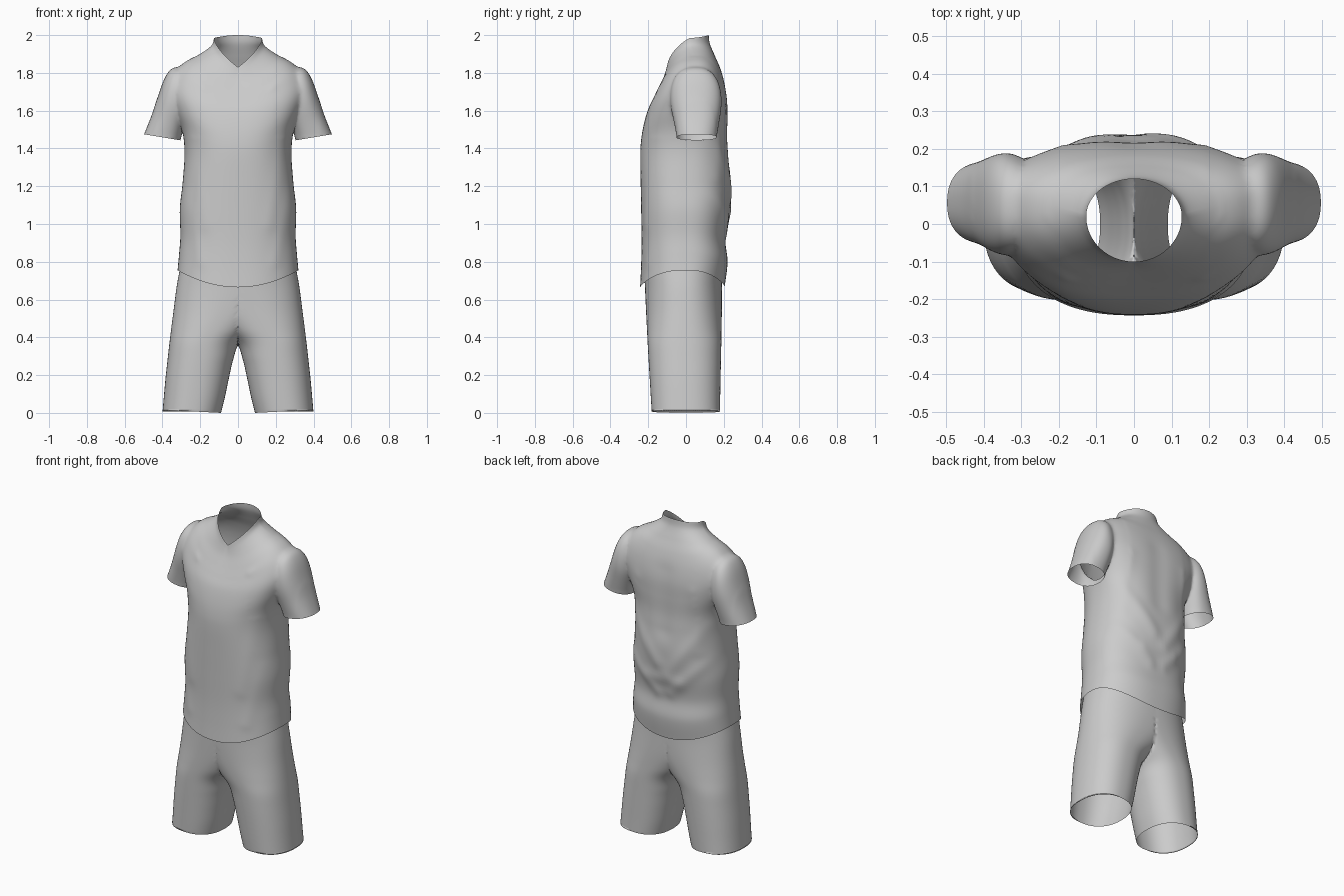
import bpy, bmesh, math
from mathutils import Vector

cube = bpy.data.objects.get("Cube")
if cube:
    bpy.data.objects.remove(cube, do_unlink=True)

fabric = bpy.data.materials.new("grey_fabric")
fabric.use_nodes = True
GREY = (0.6, 0.6, 0.6, 1)
fabric.diffuse_color = GREY
fabric.node_tree.nodes["Principled BSDF"].inputs["Base Color"].default_value = GREY


def smooth_rows(rows, steps):
    """Catmull-Rom interpolation between rows of ring settings."""
    out = []
    for i in range(len(rows) - 1):
        quad = [rows[max(i - 1, 0)], rows[i], rows[i + 1], rows[min(i + 2, len(rows) - 1)]]
        for s in range(steps):
            t = s / steps
            out.append([b + t * (c - a) / 2 + t * t * (2 * a - 5 * b + 4 * c - d) / 2
                        + t ** 3 * (3 * b - a - 3 * c + d) / 2 for a, b, c, d in zip(*quad)])
    return out + [list(rows[-1])]


def rounded(angle, power):
    """Unit superellipse point."""
    c, s = math.cos(angle), math.sin(angle)
    return (math.copysign(abs(c) ** (2 / power), c), math.copysign(abs(s) ** (2 / power), s))


def add_tube(bm, rings, capped):
    """Tube through rings of points; caps use material slot 1 so they can be removed."""
    loops = [[bm.verts.new(p) for p in ring] for ring in rings]
    n = len(loops[0])
    for a, b in zip(loops, loops[1:]):
        for i in range(n):
            j = (i + 1) % n
            bm.faces.new((a[i], a[j], b[j], b[i]))
    if capped:
        for loop in (loops[0], loops[-1]):
            hub = bm.verts.new(sum((v.co for v in loop), Vector()) / n)
            for i in range(n):
                bm.faces.new((loop[i], loop[(i + 1) % n], hub)).material_index = 1
    bmesh.ops.recalc_face_normals(bm, faces=bm.faces)


def make_object(name, bm, slots):
    mesh = bpy.data.meshes.new(name)
    for f in bm.faces:
        f.smooth = True
    bm.to_mesh(mesh)
    bm.free()
    for _ in range(slots):
        mesh.materials.append(fabric)
    ob = bpy.data.objects.new(name, mesh)
    bpy.context.collection.objects.link(ob)
    return ob


# Cloth folds: side (-1 front, 1 back), start x z, end x z, height, width
FOLDS = [
    (1, -.26, 1.40, -.03, 1.08, .008, .04), (1, .26, 1.42, .04, 1.14, .008, .04),
    (1, -.28, 1.20, -.04, .96, .008, .035), (1, .29, 1.16, .05, .95, .008, .035),
    (1, -.10, 1.04, .10, 1.04, .006, .04), (1, -.20, 1.62, -.22, 1.25, .006, .035),
    (1, .20, 1.62, .24, 1.25, .006, .035), (1, .0, 1.70, .0, 1.35, -.008, .06),
    (-1, .25, 1.45, .17, 1.0, .004, .04), (-1, -.25, 1.45, -.18, 1.0, .004, .04),
    (-1, .28, 1.15, .20, .80, .004, .035), (-1, -.28, 1.15, -.20, .80, .004, .035),
    (-1, .27, 1.79, .18, 1.72, .004, .02), (-1, -.27, 1.79, -.18, 1.72, .004, .02),
]


def fold_height(x, z, side):
    total = 0
    for s, x0, z0, x1, z1, height, width in FOLDS:
        if s != side:
            continue
        p, a, d = Vector((x, z)), Vector((x0, z0)), Vector((x1 - x0, z1 - z0))
        t = min(max((p - a).dot(d) / d.length_squared, 0), 1)
        total += height * math.exp(-((p - a - d * t).length / width) ** 2)
    return total


# Shirt body: half width, widest y, front y, back y, side z, front z, back z, neckline V
SHIRT = [
    (.127, .02, -.10, .12, 1.985, 1.83, 2.0, 1),
    (.142, .025, -.108, .126, 1.943, 1.80, 1.955, .7),
    (.21, .04, -.122, .153, 1.895, 1.765, 1.89, .2),
    (.28, .05, -.147, .183, 1.860, 1.715, 1.82, 0),
    (.340, .055, -.175, .206, 1.80, 1.66, 1.74, 0),
    (.365, .055, -.203, .220, 1.71, 1.60, 1.65, 0),
    (.340, .05, -.225, .222, 1.61, 1.52, 1.55, 0),
    (.297, .03, -.238, .222, 1.50, 1.44, 1.45, 0),
    (.283, .02, -.242, .228, 1.38, 1.36, 1.36, 0),
    (.293, 0, -.240, .236, 1.22, 1.22, 1.22, 0),
    (.308, 0, -.237, .226, 1.08, 1.06, 1.06, 0),
    (.305, 0, -.235, .208, .94, .90, .92, 0),
    (.312, 0, -.238, .220, .84, .77, .80, 0),
    (.320, 0, -.243, .205, .755, .665, .67, 0),
]
N = 128
rings = []
for hw, ym, yf, yb, zs, zf, zb, vee in smooth_rows(SHIRT, 8):
    ring = []
    for i in range(N):
        c, s = rounded(2 * math.pi * i / N, 2.4 - .4 * min(max(vee, 0), 1))
        weight = vee * (.4 * abs(s) + .6 * (1 - abs(c))) + (1 - vee) * (1 - c * c)
        if s > 0:
            weight = 1 - c * c
        side = 1 if s > 0 else -1
        x, z = hw * c, zs + ((zb if s > 0 else zf) - zs) * weight
        puff = 1 + fold_height(x, z, side) / .22
        ring.append((x, ym + s * (yb - ym if s > 0 else ym - yf) * puff, z))
    rings.append(ring)
bm = bmesh.new()
add_tube(bm, rings, True)
shirt = make_object("shirt", bm, 2)

# Sleeves: outer x z, underarm x z, front y, back y
SLEEVE = [
    (.24, 1.80, .20, 1.74, .02, .10),
    (.335, 1.832, .24, 1.68, -.055, .155),
    (.385, 1.783, .26, 1.635, -.080, .183),
    (.420, 1.69, .27, 1.575, -.083, .190),
    (.456, 1.58, .288, 1.505, -.065, .177),
    (.497, 1.475, .305, 1.443, -.05, .163),
]
bm = bmesh.new()
for side in (-1, 1):
    rings = []
    for xo, zo, xi, zi, yf, yb in smooth_rows(SLEEVE, 7):
        ring = []
        for i in range(72):
            c, s = rounded(2 * math.pi * i / 72, 2.3)
            k = (1 + c) / 2
            ring.append((side * (xi + (xo - xi) * k), (yf + yb) / 2 + s * (yb - yf) / 2,
                         zi + (zo - zi) * k))
        rings.append(ring)
    add_tube(bm, rings, True)
sleeves = make_object("sleeves", bm, 2)

# Join the sleeves to the body, open the ends and soften the shoulder seams
union = shirt.modifiers.new("sleeve_union", 'BOOLEAN')
union.operation, union.solver, union.object = 'UNION', 'EXACT', sleeves
evaluated = shirt.evaluated_get(bpy.context.evaluated_depsgraph_get())
joined = bpy.data.meshes.new_from_object(evaluated)
shirt.modifiers.clear()
shirt.data = joined
bpy.data.objects.remove(sleeves, do_unlink=True)
bm = bmesh.new()
bm.from_mesh(joined)
bmesh.ops.delete(bm, geom=[f for f in bm.faces if f.material_index == 1], context='FACES')
seam = [v for v in bm.verts if .2 < abs(v.co.x) < .43 and 1.46 < v.co.z < 1.88
        and not v.is_boundary]
for _ in range(14):
    bmesh.ops.smooth_vert(bm, verts=seam, factor=.5, use_axis_x=True, use_axis_y=True,
                          use_axis_z=True)
bm.to_mesh(joined)
bm.free()
joined.materials.pop(index=1)

# Shorts: height, inner x, outer x, front y, back y; inner x below zero joins the legs
SHORTS = [
    (.80, -.30, .30, -.215, .185),
    (.74, -.312, .312, -.220, .190),
    (.66, -.305, .326, -.217, .190),
    (.55, -.22, .340, -.212, .190),
    (.45, -.10, .353, -.207, .188),
    (.37, -.008, .363, -.203, .187),
    (.28, .026, .373, -.198, .185),
    (.18, .049, .384, -.192, .183),
    (.08, .070, .393, -.186, .181),
    (.0, .090, .400, -.181, .180),
]
rings = []
for z, xi, xo, yf, yb in smooth_rows(SHORTS, 6):
    ring = []
    for i in range(96):
        c, s = rounded(2 * math.pi * i / 96, 2.3)
        x = (xi + xo) / 2 + c * (xo - xi) / 2
        ring.append((max(x, 0), (yf + yb) / 2 + s * (yb - yf) / 2, z + .008 * (1 + c) * (z < .001)))
    rings.append(ring)
bm = bmesh.new()
add_tube(bm, rings, False)
walls = [f for f in bm.faces if all(v.co.x < 1e-5 for v in f.verts)]
bmesh.ops.delete(bm, geom=walls, context='FACES')
shorts = make_object("shorts", bm, 1)
shorts.modifiers.new("mirror", 'MIRROR').merge_threshold = .002
